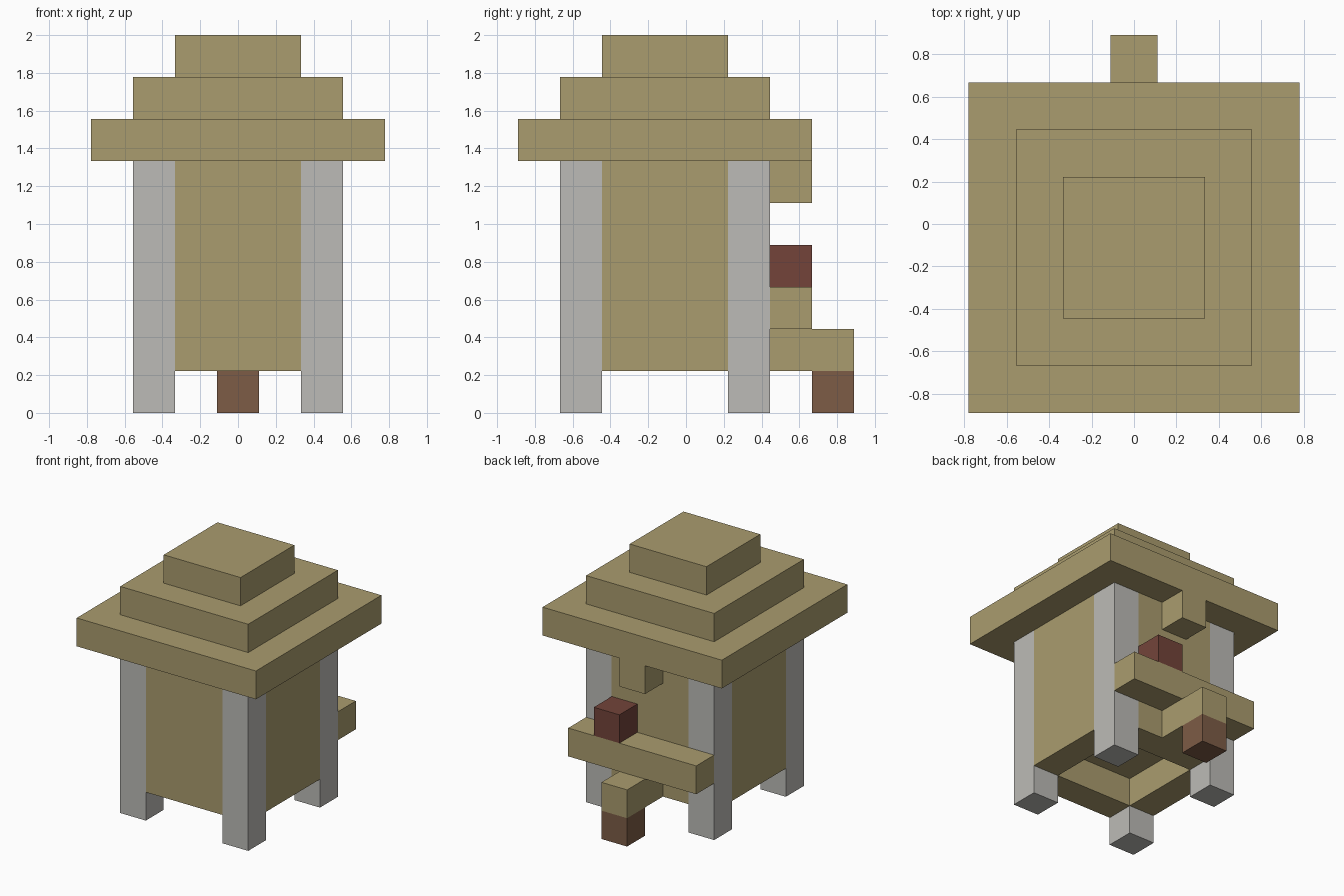
import bpy
import bmesh
from mathutils import Vector

cube = bpy.data.objects.get("Cube")
if cube:
    bpy.data.objects.remove(cube, do_unlink=True)

U = 2 / 9  # one building block


def linear(c):
    c /= 255
    return c / 12.92 if c <= 0.04045 else ((c + 0.055) / 1.055) ** 2.4


def material(name, *rgb):
    colour = [linear(c) for c in rgb] + [1]
    mat = bpy.data.materials.new(name)
    mat.use_nodes = True
    mat.diffuse_color = colour
    mat.node_tree.nodes["Principled BSDF"].inputs["Base Color"].default_value = colour
    return mat


TAN = material("tan wood", 170, 156, 110)
GREY = material("pale grey stone", 188, 187, 183)
RED = material("dark red", 115, 68, 58)
BROWN = material("brown wood", 125, 92, 70)


def box(name, low, high, mat):
    """Block between two corners, given in block units."""
    low, high = Vector(low) * U, Vector(high) * U
    bm = bmesh.new()
    bmesh.ops.create_cube(bm, size=1)
    bmesh.ops.scale(bm, vec=high - low, verts=bm.verts)
    mesh = bpy.data.meshes.new(name)
    bm.to_mesh(mesh)
    bm.free()
    mesh.materials.append(mat)
    obj = bpy.data.objects.new(name, mesh)
    obj.location = (low + high) / 2
    bpy.context.collection.objects.link(obj)
    return obj


MID_Y = -0.5  # centre of the hut itself, which sits forward of the back fittings

# Stepped roof
for tier, half in enumerate((3.5, 2.5, 1.5)):
    box(f"roof_tier_{tier + 1}", (-half, MID_Y - half, 6 + tier),
        (half, MID_Y + half, 7 + tier), TAN)

# Corner posts
for side, x in (("right", -2.5), ("left", 1.5)):
    for end, y in (("front", -3), ("back", 1)):
        box(f"{end}_{side}_post", (x, y, 0), (x + 1, y + 1, 6), GREY)

# Walls flush with the posts, and the raised floor
for side, x in (("right", -2.5), ("left", 1.5)):
    box(f"{side}_wall", (x, -2, 1), (x + 1, 1, 6), TAN)
for end, y in (("front", -3), ("back", 1)):
    box(f"{end}_wall", (-1.5, y, 1), (1.5, y + 1, 6), TAN)
box("floor", (-1.5, -2, 2), (1.5, 1, 3), TAN)

# Fittings on the back
box("roof_bracket", (-0.5, 2, 5), (0.5, 3, 6), TAN)
box("back_shelf", (-2.5, 2, 2), (2.5, 3, 3), TAN)
box("shelf_pot", (0.5, 2, 3), (1.5, 3, 4), RED)
box("step_beam", (-0.5, 2, 1), (0.5, 4, 2), TAN)
box("step_foot", (-0.5, 3, 0), (0.5, 4, 1), BROWN)
